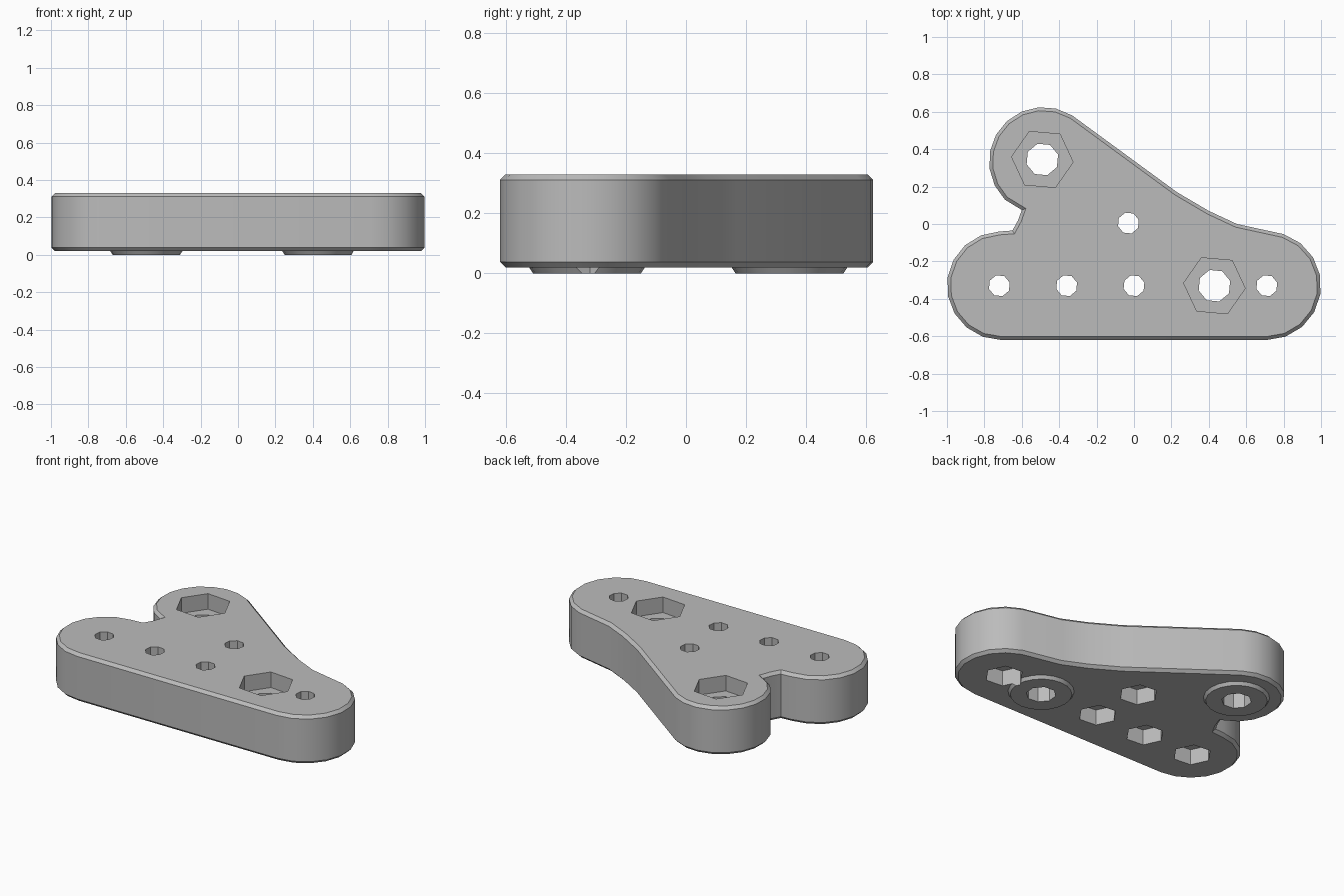
import bpy
import bmesh
from math import cos, sin, radians, pi
from mathutils import Vector

default = bpy.data.objects.get("Cube")
if default:
    bpy.data.objects.remove(default, do_unlink=True)

BOTTOM, TOP = 0.02, 0.33
LOBE = 0.29
HEX_TURN = radians(-5)

grey = bpy.data.materials.new("plain grey")
grey.use_nodes = True
colour = (0.5, 0.5, 0.5, 1)
grey.diffuse_color = colour
grey.node_tree.nodes["Principled BSDF"].inputs["Base Color"].default_value = colour


def make_object(name, bm):
    bmesh.ops.recalc_face_normals(bm, faces=bm.faces[:])
    mesh = bpy.data.meshes.new(name)
    bm.to_mesh(mesh)
    bm.free()
    obj = bpy.data.objects.new(name, mesh)
    mesh.materials.append(grey)
    bpy.context.collection.objects.link(obj)
    return obj


def arc(centre, start, end, steps):
    angles = [radians(start + (end - start) * i / steps) for i in range(steps + 1)]
    return [(centre[0] + LOBE * cos(a), centre[1] + LOBE * sin(a)) for a in angles]


def prism(name, centre, sides, low, high, r_low, r_high=None, turn=0.0):
    """Upright prism or cone frustum between two heights."""
    bm = bmesh.new()
    rings = []
    for z, r in ((low, r_low), (high, r_high or r_low)):
        rings.append([bm.verts.new((centre[0] + r * cos(turn + 2 * pi * i / sides),
                                    centre[1] + r * sin(turn + 2 * pi * i / sides), z))
                      for i in range(sides)])
    for ring in rings:
        bm.faces.new(ring)
    for i in range(sides):
        j = (i + 1) % sides
        bm.faces.new((rings[0][i], rings[0][j], rings[1][j], rings[1][i]))
    return make_object(name, bm)


def combine(target, tool, operation):
    tool.hide_render = True
    mod = target.modifiers.new(tool.name, "BOOLEAN")
    mod.operation = operation
    mod.solver = "EXACT"
    mod.object = tool
    bpy.context.view_layer.objects.active = target
    bpy.ops.object.modifier_apply(modifier=mod.name)
    bpy.data.objects.remove(tool, do_unlink=True)


# Plate: three rounded lobes, a notch on one side and a hollow curve on the other
outline = arc((0.71, -0.33), -90, 72, 8)
outline += [(0.55, 0.0), (0.4, 0.07), (0.23, 0.17)]
outline += arc((-0.485, 0.335), 58, 225, 9)
outline += [(-0.6, 0.075), (-0.62, 0.02), (-0.65, -0.035)]
outline += arc((-0.71, -0.33), 92, 270, 9)

bm = bmesh.new()
base = bm.faces.new([bm.verts.new((x, y, BOTTOM)) for x, y in outline])
extruded = bmesh.ops.extrude_face_region(bm, geom=[base], use_keep_orig=True)
raised = [v for v in extruded["geom"] if isinstance(v, bmesh.types.BMVert)]
bmesh.ops.translate(bm, verts=raised, vec=Vector((0, 0, TOP - BOTTOM)))
bmesh.ops.recalc_face_normals(bm, faces=bm.faces[:])
# Narrow chamfer around both rims
rims = [e for e in bm.edges if abs(e.verts[0].co.z - e.verts[1].co.z) < 0.001]
bmesh.ops.bevel(bm, geom=rims, offset=0.018, segments=1, profile=0.5, affect="EDGES")
plate = make_object("bracket_plate", bm)

# Large bolt holes: raised boss below, hexagonal pocket above
for spot in ((-0.49, 0.345), (0.43, -0.33)):
    combine(plate, prism("boss", spot, 20, 0, 0.06, 0.18, 0.22), "UNION")
    combine(plate, prism("pocket", spot, 6, TOP - 0.1, 0.5, 0.165, turn=HEX_TURN), "DIFFERENCE")
    combine(plate, prism("bolt_hole", spot, 8, -0.1, 0.5, 0.088, turn=0.3), "DIFFERENCE")

# Small screw holes: hexagonal nut pocket below
for spot in ((-0.72, -0.33), (-0.36, -0.33), (0, -0.33), (0.71, -0.33), (-0.03, 0.005)):
    combine(plate, prism("nut_pocket", spot, 6, -0.1, BOTTOM + 0.1, 0.115, turn=HEX_TURN), "DIFFERENCE")
    combine(plate, prism("screw_hole", spot, 8, -0.1, 0.5, 0.058, turn=0.3), "DIFFERENCE")

# Smooth lobes, crisp rims and pockets
bpy.ops.object.select_all(action="DESELECT")
plate.select_set(True)
bpy.context.view_layer.objects.active = plate
bpy.ops.object.shade_smooth_by_angle(angle=radians(32))
